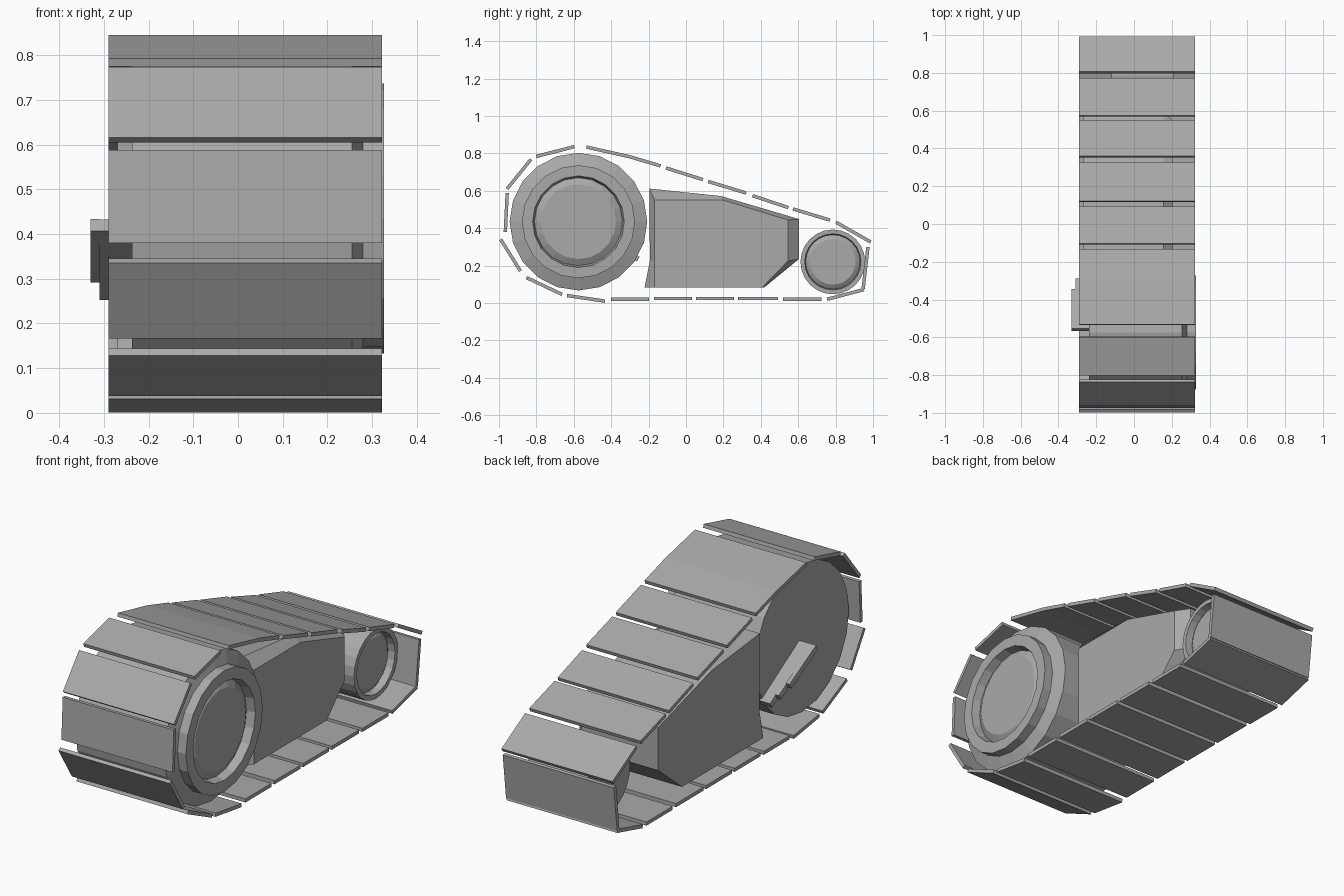
import bpy, bmesh, math
from mathutils import Vector

if "Cube" in bpy.data.objects:
    bpy.data.objects.remove(bpy.data.objects["Cube"])

grey = bpy.data.materials.new("grey")
grey.diffuse_color = (0.4, 0.4, 0.4, 1)
grey.use_nodes = True
grey.node_tree.nodes["Principled BSDF"].inputs["Base Color"].default_value = grey.diffuse_color


def finish(name, bm):
    bmesh.ops.recalc_face_normals(bm, faces=bm.faces)
    me = bpy.data.meshes.new(name)
    bm.to_mesh(me)
    bm.free()
    me.materials.append(grey)
    ob = bpy.data.objects.new(name, me)
    bpy.context.collection.objects.link(ob)
    return ob


def loft(name, sections):
    """Skin matching (y, z) outlines placed at successive x positions."""
    bm = bmesh.new()
    rings = [[bm.verts.new((x, y, z)) for y, z in pts] for x, pts in sections]
    n = len(rings[0])
    for a, b in zip(rings, rings[1:]):
        for i in range(n):
            j = (i + 1) % n
            bm.faces.new((a[i], a[j], b[j], b[i]))
    bm.faces.new(rings[0])
    bm.faces.new(rings[-1])
    return finish(name, bm)


def wheel(name, cy, cz, sides, profile):
    """Lathe an (x, radius) profile around the x axis."""
    def ring(r):
        return [(cy + r * math.cos(2 * math.pi * i / sides),
                 cz + r * math.sin(2 * math.pi * i / sides)) for i in range(sides)]
    return loft(name, [(x, ring(r)) for x, r in profile])


def plate(name, path, x0, x1, t):
    """Thick strip following a (y, z) path."""
    pts = [Vector(p) for p in path]
    up, down = [], []
    for i, p in enumerate(pts):
        d = (pts[min(i + 1, len(pts) - 1)] - pts[max(i - 1, 0)]).normalized()
        nrm = Vector((-d.y, d.x)) * t / 2
        up.append(p + nrm)
        down.append(p - nrm)
    outline = [tuple(v) for v in up + down[::-1]]
    return loft(name, [(x0, outline), (x1, outline)])


# Track plates, going round from the top
tracks = [
    [(-.80, .784), (-.597, .836)],
    [(-.533, .834), (-.30, .782), (-.136, .733)],
    [(-.107, .722), (.09, .660)],
    [(.118, .650), (.322, .588)],
    [(.356, .574), (.547, .510)],
    [(.572, .503), (.77, .443)],
    [(.802, .432), (.988, .326)],
    [(.973, .300), (.947, .075)],
    [(.952, .072), (.754, .020)],
    [(.725, .021), (.519, .021)],
    [(.492, .024), (.278, .024)],
    [(.257, .024), (.053, .024)],
    [(.032, .024), (-.171, .024)],
    [(-.198, .021), (-.401, .021)],
    [(-.433, .010), (-.636, .040)],
    [(-.663, .046), (-.853, .136)],
    [(-.885, .171), (-.991, .340)],
    [(-.966, .380), (-.956, .588)],
    [(-.957, .610), (-.829, .768)],
]
for i, path in enumerate(tracks):
    plate(f"track_plate_{i + 1}", path, -.29, .322, .018)

# Large drive wheel: flat inner side, raised rim and dished hub outside
wheel("drive_wheel", -.575, .435, 20, [
    (-.237, .368), (.255, .368), (.28, .302), (.327, .302),
    (.327, .245), (.285, .235), (.305, .20)])

# Small idler wheel
wheel("idler_wheel", .785, .22, 24, [
    (-.12, .173), (.21, .173), (.21, .150), (.175, .145), (.19, .122)])

# Side frame with a chamfered outer face
outer = [(-.196, .612), (.187, .572), (.604, .449), (.604, .235),
         (.417, .082), (-.222, .082), (-.193, .225)]
inner = [(-.168, .55), (.198, .55), (.545, .444), (.545, .225),
         (.406, .082), (-.168, .082), (-.168, .225)]
loft("side_frame", [(-.27, outer), (.155, outer), (.205, inner)])

# Stepped mounting arm on the inner side
for i, (x0, x1, y, z) in enumerate([(-.29, -.23, -.255, .235),
                                    (-.31, -.29, -.295, .265),
                                    (-.33, -.31, -.35, .305)]):
    plate(f"mount_step_{i + 1}", [(-.56, .42), (y, z)], x0, x1, .03)
